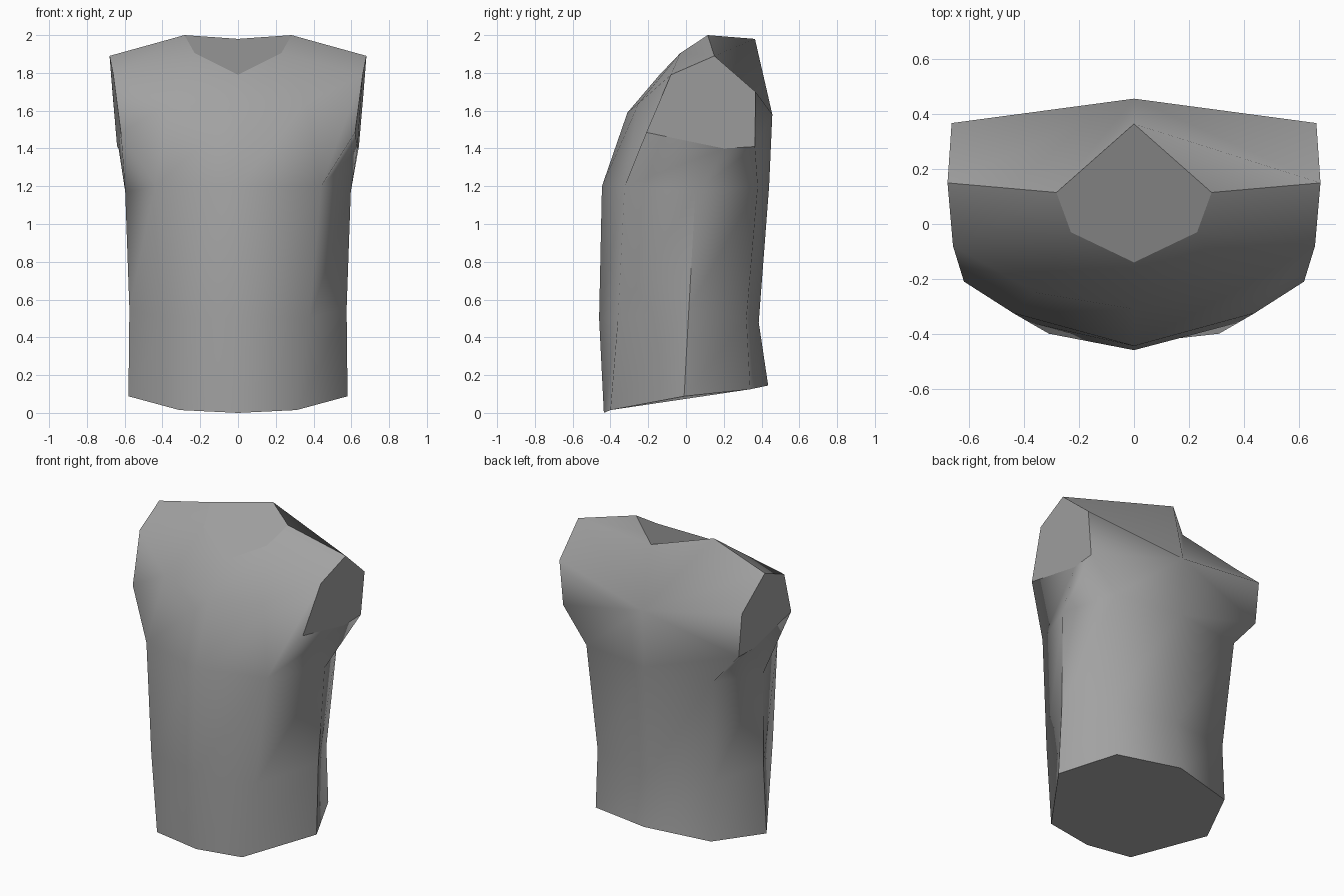
import bpy, bmesh

if "Cube" in bpy.data.objects:
    bpy.data.objects.remove(bpy.data.objects["Cube"])

# Right half of the torso: one named point per corner
P = {
    # centre front and centre back, from hem to neck
    "f0": (0, -.435, .0), "f1": (0, -.46, .5), "f2": (0, -.445, 1.2),
    "f3": (0, -.31, 1.59), "neck_f": (0, -.14, 1.79),
    "k0": (0, .435, .145), "k1": (0, .385, .48), "k2": (0, .44, 1.2),
    "k3": (0, .457, 1.58), "neck_k": (0, .365, 1.98),
    # front side, side seam, back side
    "a0": (.31, -.40, .015), "a1": (.38, -.36, .5), "a2": (.44, -.325, 1.2), "a3": (.36, -.25, 1.64),
    "s0": (.58, -.01, .088), "s1": (.575, .015, .55), "s2": (.597, .05, 1.17),
    "b0": (.42, .34, .125), "b1": (.42, .32, .5), "b2": (.46, .38, 1.2),
    # neck and shoulder
    "neck_a": (.23, -.03, 1.905), "neck_s": (.283, .115, 2.0),
    # armhole
    "arm_top": (.68, .15, 1.89), "arm_f": (.66, -.08, 1.79), "arm_fl": (.62, -.21, 1.485),
    "arm_pit": (.632, .2, 1.40), "arm_kl": (.64, .365, 1.41), "arm_k": (.665, .368, 1.70),
}
# Body panels, counter-clockwise seen from outside
PANELS = [
    "f0 a0 a1 f1", "f1 a1 a2 f2", "f2 a2 a3 f3", "f3 a3 neck_a neck_f",
    "a0 s0 s1 a1", "a1 s1 s2 a2", "a2 s2 arm_pit arm_fl", "a2 arm_fl arm_f a3",
    "a3 arm_f neck_a", "neck_a arm_f arm_top neck_s",
    "s0 b0 b1 s1", "s1 b1 b2 s2", "s2 b2 arm_kl arm_pit",
    "b0 k0 k1 b1", "b1 k1 k2 b2", "b2 k2 k3 arm_kl", "arm_kl k3 arm_k",
    "arm_k k3 arm_top", "arm_top k3 neck_k neck_s",
]
ARMHOLE = "arm_fl arm_pit arm_kl arm_k arm_top arm_f".split()
SHARP = [("s0", "s1"), ("s1", "s2"), ("arm_top", "neck_s")]

bm = bmesh.new()
right = {n: bm.verts.new(c) for n, c in P.items()}
left = {n: right[n] if c[0] == 0 else bm.verts.new((-c[0], c[1], c[2])) for n, c in P.items()}


def face(verts, smooth):
    f = bm.faces.new(verts)
    f.smooth = smooth
    return f


# Panels and armhole caps on both sides
caps = []
for side, step in ((right, 1), (left, -1)):
    for panel in PANELS:
        face([side[n] for n in panel.split()][::step], True)
    caps.append(face([side[n] for n in ARMHOLE][::step], False))

# Neck and waist caps
neck = [right[n] for n in ("neck_f", "neck_a", "neck_s", "neck_k")]
neck += [left[n] for n in ("neck_s", "neck_a")]
waist = [left[n] for n in ("f0", "a0", "s0", "b0", "k0")]
waist += [right[n] for n in ("b0", "s0", "a0")]
caps += [face(neck, False), face(waist, False)]

# Hard edges around the caps, down the side seams and over the shoulders
for cap in caps:
    for e in cap.edges:
        e.smooth = False
for side in (right, left):
    for a, b in SHARP:
        bm.edges.get((side[a], side[b])).smooth = False

mesh = bpy.data.meshes.new("torso")
bm.to_mesh(mesh)
bm.free()
torso = bpy.data.objects.new("torso", mesh)
bpy.context.collection.objects.link(torso)

grey = bpy.data.materials.new("mid grey")
grey.diffuse_color = (.36, .36, .36, 1)
grey.use_nodes = True
grey.node_tree.nodes["Principled BSDF"].inputs["Base Color"].default_value = grey.diffuse_color
mesh.materials.append(grey)
